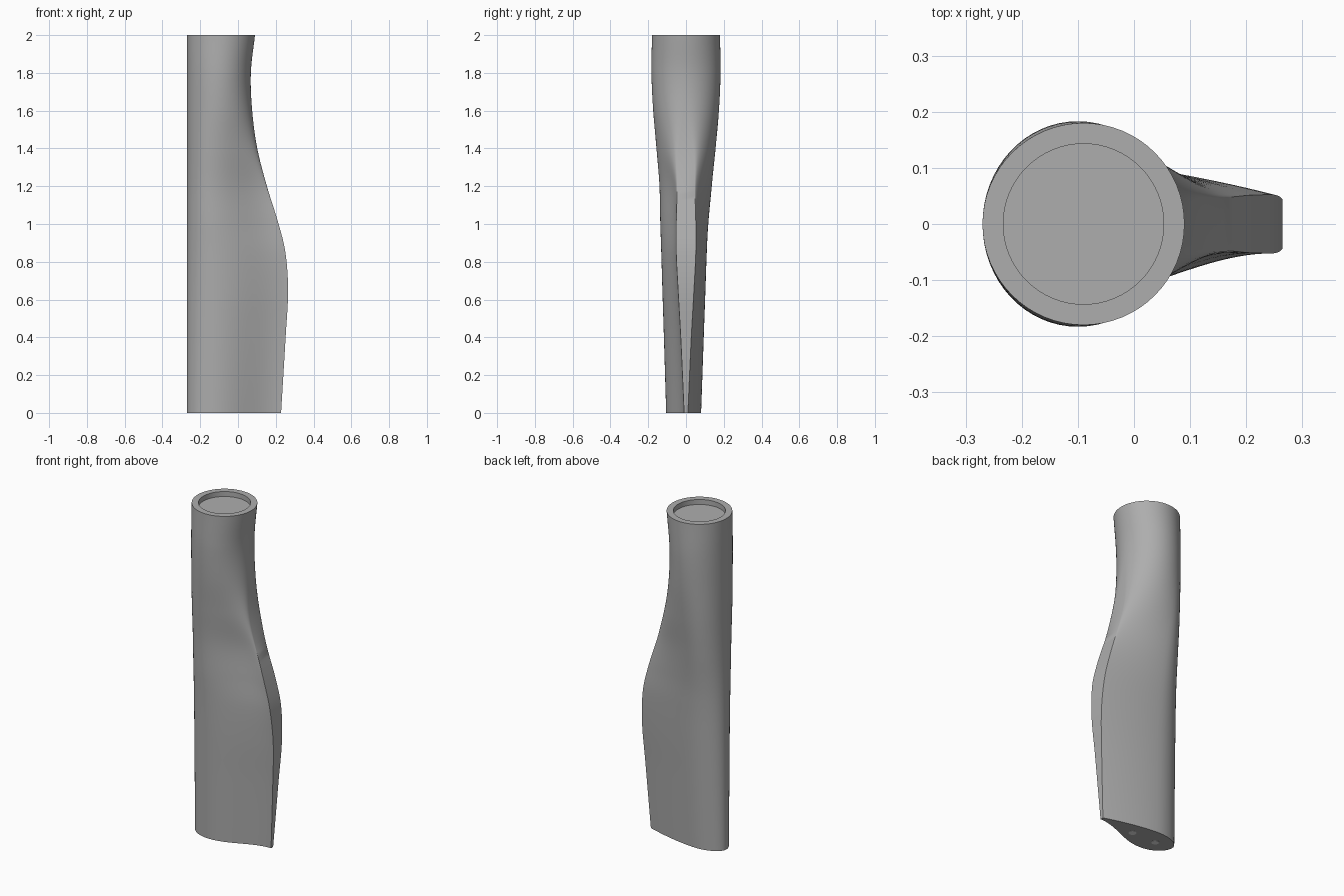
import bpy, bmesh, math

cube = bpy.data.objects.get("Cube")
if cube:
    bpy.data.objects.remove(cube, do_unlink=True)


def material(name, value):
    m = bpy.data.materials.new(name)
    m.use_nodes = True
    col = (value, value, value, 1)
    m.diffuse_color = col
    m.node_tree.nodes["Principled BSDF"].inputs["Base Color"].default_value = col
    return m


grey = material("mid grey", 0.42)
pale = material("pale grey", 0.85)

LEAD = -0.27       # straight leading edge
SIDE = 32          # points along each side of a section
LEVELS = 80        # sections along the height

# Height, trailing x, back y, front y, trailing half width, airfoil share
STATIONS = [
    (0.0, 0.228, 0.080, 0.105, 0.010, 1.0),
    (0.4, 0.252, 0.094, 0.117, 0.028, 1.0),
    (0.65, 0.265, 0.103, 0.125, 0.042, 1.0),
    (0.85, 0.251, 0.110, 0.131, 0.052, 1.0),
    (1.0, 0.215, 0.118, 0.136, 0.052, 1.0),
    (1.2, 0.153, 0.138, 0.142, 0.055, 0.85),
    (1.4, 0.102, 0.160, 0.160, 0.080, 0.5),
    (1.6, 0.075, 0.176, 0.176, 0.080, 0.15),
    (1.8, 0.068, 0.183, 0.183, 0.050, 0.0),
    (2.0, 0.090, 0.180, 0.180, 0.050, 0.0),
]


def sample(z):
    """Smooth interpolation of the station values at height z."""
    i = max(k for k in range(len(STATIONS) - 1) if STATIONS[k][0] <= z)
    a, b = STATIONS[i], STATIONS[i + 1]
    p, n = STATIONS[max(i - 1, 0)], STATIONS[min(i + 2, len(STATIONS) - 1)]
    d = b[0] - a[0]
    u = (z - a[0]) / d
    out = []
    for k in range(1, len(a)):
        ma = (b[k] - p[k]) / (b[0] - p[0]) * d
        mb = (n[k] - a[k]) / (n[0] - a[0]) * d
        out.append((2*u**3 - 3*u**2 + 1) * a[k] + (u**3 - 2*u**2 + u) * ma
                   + (3*u**2 - 2*u**3) * b[k] + (u**3 - u**2) * mb)
    return out


def half_width(t, top, edge, hollow):
    """Airfoil half width: elliptic nose, then a full or hollow tail."""
    peak = 0.3
    if t < peak:
        return top * math.sqrt(max(0, 1 - ((peak - t) / peak) ** 2))
    u = (t - peak) / (1 - peak)
    tail = (1 + math.cos(math.pi * u)) / 2 if hollow else 1 - u ** 1.6
    return edge + (top - edge) * tail


def section(z):
    trail, back, front, edge, share = sample(z)
    share = min(1, max(0, share))
    pts = []
    for sign, top in ((1, back), (-1, front)):
        row = []
        for k in range(SIDE + 1):
            a = math.pi * k / SIDE
            t = (1 - math.cos(a)) / 2
            y = (1 - share) * top * math.sin(a) + share * half_width(t, top, edge, sign < 0)
            row.append((LEAD + t * (trail - LEAD), sign * y, z))
        pts += row[::-1] if sign > 0 else row[1:]
    return pts


def finish(bm, name, mat):
    bmesh.ops.remove_doubles(bm, verts=bm.verts, dist=1e-5)
    bmesh.ops.recalc_face_normals(bm, faces=bm.faces)
    me = bpy.data.meshes.new(name)
    bm.to_mesh(me)
    bm.free()
    me.materials.append(mat)
    ob = bpy.data.objects.new(name, me)
    bpy.context.collection.objects.link(ob)
    bpy.ops.object.select_all(action="DESELECT")
    ob.select_set(True)
    bpy.context.view_layer.objects.active = ob
    bpy.ops.object.shade_smooth_by_angle(angle=math.radians(30))
    return ob


# Blade: lofted skin, closed tip, root rim with a shallow round recess
bm = bmesh.new()
loops = [section(2 * i / LEVELS) for i in range(LEVELS + 1)]
centre, inner = -0.09, 0.143 / 0.18
for depth in (0, 0.03):
    loops.append([(centre + (x - centre) * inner, y * inner, 2 - depth)
                  for x, y, z in loops[LEVELS]])
rings = [[bm.verts.new(p) for p in loop] for loop in loops]
for low, high in zip(rings, rings[1:]):
    for k in range(len(low)):
        j = (k + 1) % len(low)
        bm.faces.new((low[k], low[j], high[j], high[k]))
bm.faces.new(rings[0])
bm.faces.new(rings[-1])
finish(bm, "blade", grey)

# Two pin sockets set flush in the tip
for name, x in (("front_socket", -0.16), ("rear_socket", 0.0)):
    bm = bmesh.new()
    bmesh.ops.create_cone(bm, cap_ends=True, segments=24, radius1=0.021,
                          radius2=0.021, depth=0.004)
    bmesh.ops.translate(bm, verts=bm.verts, vec=(x, -0.012, 0.001))
    finish(bm, name, pale)
